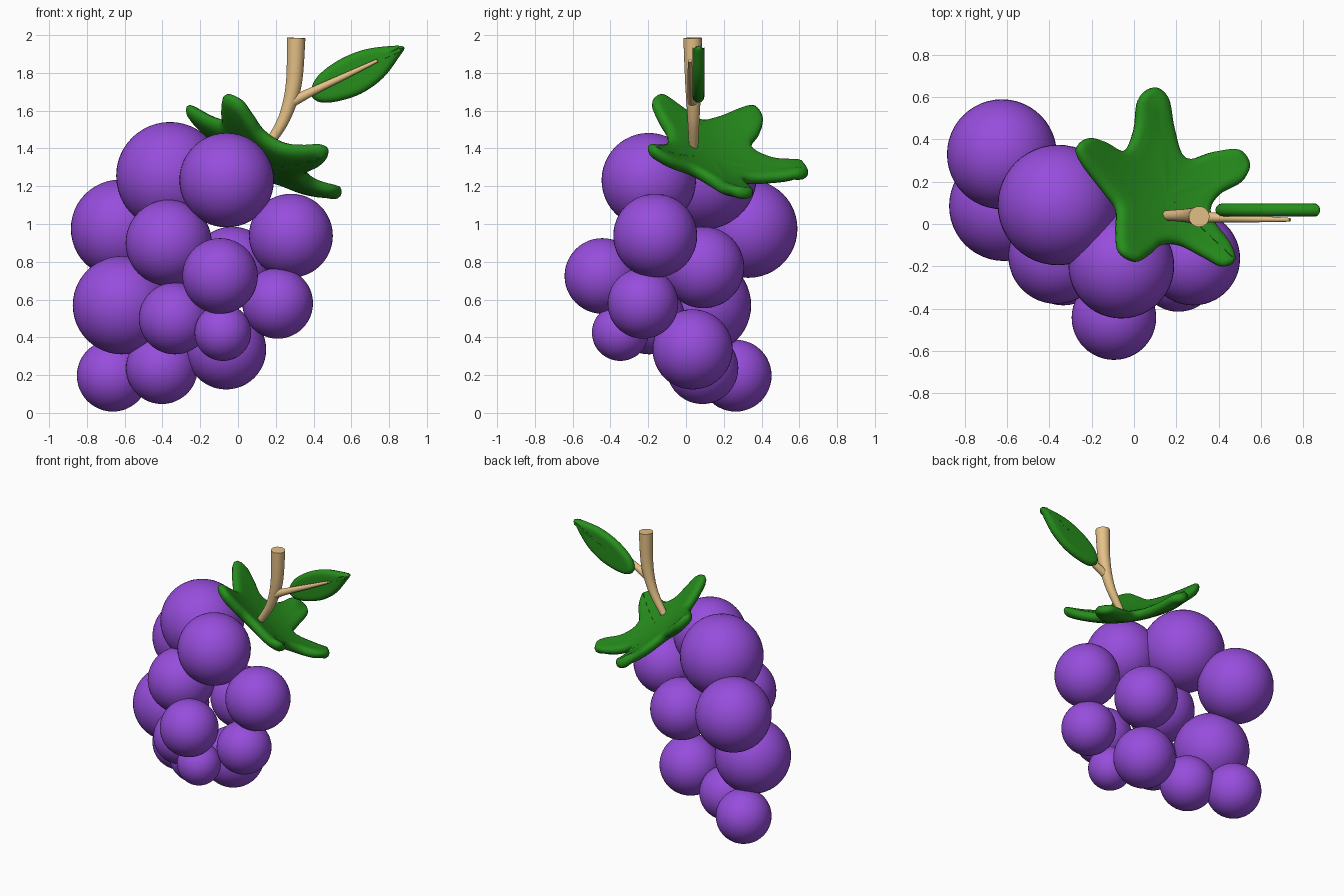
import bpy, bmesh, math
from mathutils import Vector

if "Cube" in bpy.data.objects:
    bpy.data.objects.remove(bpy.data.objects["Cube"])


def material(name, rgb):
    m = bpy.data.materials.new(name)
    m.diffuse_color = (*rgb, 1)
    m.use_nodes = True
    m.node_tree.nodes["Principled BSDF"].inputs["Base Color"].default_value = m.diffuse_color
    return m


PURPLE = material("purple", (0.31, 0.075, 0.72))
GREEN = material("green", (0.02, 0.27, 0.012))
TAN = material("tan", (0.78, 0.53, 0.24))


def finish(bm, name, mat, angle=180):
    bmesh.ops.recalc_face_normals(bm, faces=bm.faces)
    me = bpy.data.meshes.new(name)
    bm.to_mesh(me)
    bm.free()
    me.materials.append(mat)
    ob = bpy.data.objects.new(name, me)
    bpy.context.collection.objects.link(ob)
    bpy.ops.object.select_all(action='DESELECT')
    ob.select_set(True)
    bpy.context.view_layer.objects.active = ob
    bpy.ops.object.shade_smooth_by_angle(angle=math.radians(angle))
    return ob


def spline(pts, closed, steps=5):
    """Catmull-Rom through points of any dimension."""
    n = len(pts)
    pts = [Vector(p) for p in pts]
    get = (lambda i: pts[i % n]) if closed else (lambda i: pts[max(0, min(n - 1, i))])
    out = []
    for i in range(n if closed else n - 1):
        a, b, c, d = (get(i + k) for k in (-1, 0, 1, 2))
        for s in range(steps):
            t = s / steps
            out.append(0.5 * (2 * b + (c - a) * t + (2 * a - 5 * b + 4 * c - d) * t * t
                              + (3 * b - a - 3 * c + d) * t ** 3))
    if not closed:
        out.append(pts[-1])
    return out


def bridge(bm, r0, r1):
    n = len(r0)
    for i in range(n):
        j = (i + 1) % n
        bm.faces.new((r0[i], r0[j], r1[j], r1[i]))


def leaf_sheet(name, outline, centre, half, place):
    """Thick sheet with a round rim; place(u, v, offset) maps it into space."""
    ring = spline(outline, True)
    n, c = len(ring), Vector(centre)
    nrm = []
    for i in range(n):
        t = (ring[(i + 1) % n] - ring[i - 1]).normalized()
        nrm.append(Vector((t.y, -t.x)))      # outline runs anticlockwise
    inner = [p - m * half for p, m in zip(ring, nrm)]
    layers = [([c + (p - c) * s for p in inner], half) for s in (0.12, 0.35, 0.6, 0.8)]
    for k in range(7):
        a = math.pi / 2 - math.pi * k / 6
        layers.append(([p + m * half * math.cos(a) for p, m in zip(inner, nrm)],
                       half * math.sin(a)))
    layers += [(r, -h) for r, h in reversed(layers[:4])]
    bm = bmesh.new()
    rings = [[bm.verts.new(place(p.x, p.y, h)) for p in r] for r, h in layers]
    for a, b in zip(rings, rings[1:]):
        bridge(bm, a, b)
    for r, h in ((rings[0], half), (rings[-1], -half)):
        v = bm.verts.new(place(c.x, c.y, h))
        for i in range(n):
            bm.faces.new((r[i], r[(i + 1) % n], v))
    return finish(bm, name, GREEN)


def tube(name, pts, sides=24):
    """Tapered tube through (x, y, z, radius) points lying close to the xz plane."""
    path = spline(pts, False, 8)
    bm = bmesh.new()
    rings = []
    for i, p in enumerate(path):
        d = (path[min(i + 1, len(path) - 1)] - path[max(i - 1, 0)]).to_3d().normalized()
        side = d.cross(Vector((0, 1, 0))).normalized()
        up = side.cross(d)
        rings.append([bm.verts.new(p.to_3d() + p[3] * (side * math.cos(a) + up * math.sin(a)))
                      for a in (2 * math.pi * k / sides for k in range(sides))])
    for a, b in zip(rings, rings[1:]):
        bridge(bm, a, b)
    bm.faces.new(rings[0])
    bm.faces.new(rings[-1])
    return finish(bm, name, TAN, 40)


# Grapes: x, y, z, radius
grapes = [(-.36, .09, 1.255, .285), (-.06, -.197, 1.232, .25), (-.625, .33, .975, .26),
          (-.367, -.15, .9, .228), (.28, -.163, .938, .222), (-.615, .085, .57, .26),
          (-.095, -.443, .725, .2), (.21, -.228, .58, .187), (-.335, -.195, .5, .19),
          (-.08, -.348, .425, .15), (-.063, .035, .336, .212), (-.403, .087, .237, .19),
          (-.663, .263, .197, .19), (-.03, .092, .77, .216)]
for i, (x, y, z, r) in enumerate(grapes):
    bm = bmesh.new()
    bmesh.ops.create_uvsphere(bm, u_segments=48, v_segments=24, radius=r)
    bmesh.ops.translate(bm, verts=bm.verts, vec=(x, y, z))
    finish(bm, f"grape_{i + 1}", PURPLE)

# Five-lobed crown leaf, tilted and dished
star = [(-.07, -.13), (.01, -.178), (.08, -.14), (.13, -.1), (.22, -.1), (.34, -.16),
        (.42, -.2), (.475, -.175), (.45, -.09), (.36, .04), (.4, .135), (.51, .2),
        (.545, .28), (.49, .35), (.37, .34), (.24, .31), (.19, .44), (.16, .59),
        (.09, .645), (.02, .59), (0, .45), (-.05, .345), (-.14, .385), (-.22, .405),
        (-.272, .36), (-.24, .28), (-.14, .15), (-.085, .07), (-.085, -.03)]
TILT = Vector((.628, .474, 1)).normalized()


def on_crown(x, y, h):
    z = 1.42 - .628 * (x - .164) - .474 * (y - .19)
    r2 = (x - .14) ** 2 + (y - .12) ** 2 + (.628 * (x - .14) + .474 * (y - .12)) ** 2
    z += .13 * (min(r2 / .24, 1.1) - 1)
    return Vector((x, y, z)) + TILT * h


leaf_sheet("crown_leaf", star, (.14, .12), .036, on_crown)

# Side leaf standing in the xz plane
blade = [(.385, 1.7), (.41, 1.655), (.47, 1.642), (.57, 1.66), (.67, 1.7), (.77, 1.775),
         (.85, 1.88), (.878, 1.938), (.78, 1.94), (.65, 1.918), (.52, 1.86), (.42, 1.78)]
leaf_sheet("side_leaf", blade, (.58, 1.79), .031, lambda x, z, h: Vector((x, .066 - h, z)))

# Stem and side twig
tube("stem", [(.155, .04, 1.41, .024), (.245, .04, 1.56, .032),
              (.295, .038, 1.74, .042), (.308, .035, 1.985, .049)])
tube("twig", [(.28, .035, 1.645, .03), (.4, .03, 1.705, .022),
              (.57, .024, 1.785, .016), (.738, .02, 1.865, .009)])
